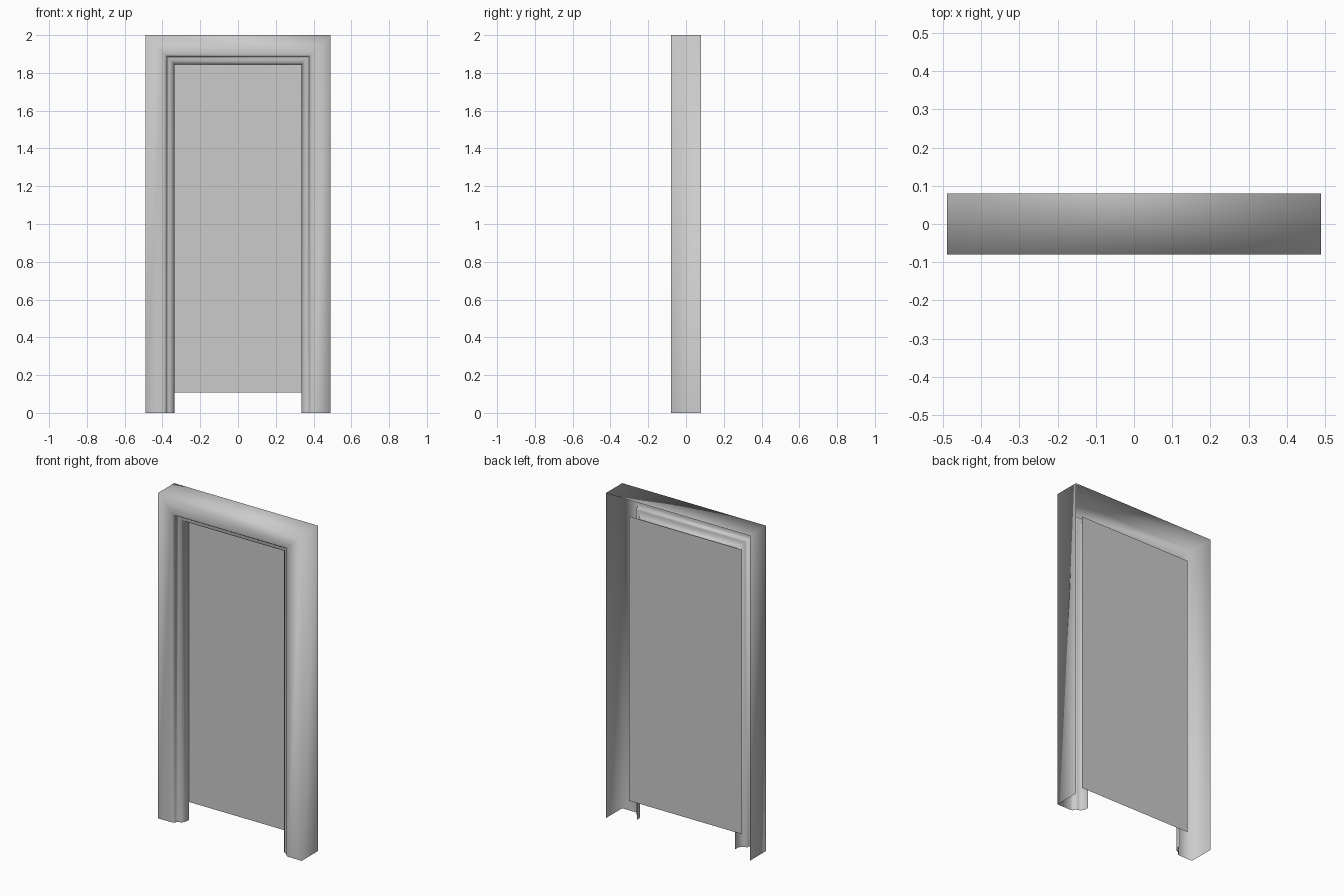
import bpy, bmesh

if "Cube" in bpy.data.objects:
    bpy.data.objects.remove(bpy.data.objects["Cube"])

HALF_W, HEIGHT = 0.49, 2.0

# Moulding cross-section: (distance in from outer edge, y), from back to inner lip
profile = [(0, 0.08), (0, -0.08), (0.095, -0.08), (0.105, -0.078), (0.112, -0.07),
           (0.114, -0.056), (0.124, -0.055), (0.138, -0.05), (0.148, -0.04),
           (0.154, -0.025), (0.155, -0.01), (0.155, 0.0)]


def make_object(name, bm, smooth=False):
    mesh = bpy.data.meshes.new(name)
    bm.normal_update()
    bm.to_mesh(mesh)
    bm.free()
    for p in mesh.polygons:
        p.use_smooth = smooth
    obj = bpy.data.objects.new(name, mesh)
    bpy.context.collection.objects.link(obj)
    return obj


# Door casing: open moulding swept up one jamb, across the head, down the other
bm = bmesh.new()
stations = [(-1, False), (-1, True), (1, True), (1, False)]
rings = []
for side, top in stations:
    rings.append([bm.verts.new((side * (HALF_W - d), y, HEIGHT - d if top else 0))
                  for d, y in profile])
for a, b in zip(rings, rings[1:]):
    for i in range(len(profile) - 1):
        bm.faces.new((a[i], a[i + 1], b[i + 1], b[i]))
bm.normal_update()
if min(bm.faces, key=lambda f: f.calc_center_median().x).normal.x > 0:
    bmesh.ops.reverse_faces(bm, faces=bm.faces[:])
make_object("door_casing", bm, smooth=True)

# Door leaf: thin single sheet tucked behind the casing lip
bm = bmesh.new()
w, y, z0, z1 = 0.384, 0.006, 0.108, 1.857
bm.faces.new([bm.verts.new(c) for c in
              ((-w, y, z0), (w, y, z0), (w, y, z1), (-w, y, z1))])
make_object("door_panel", bm)
